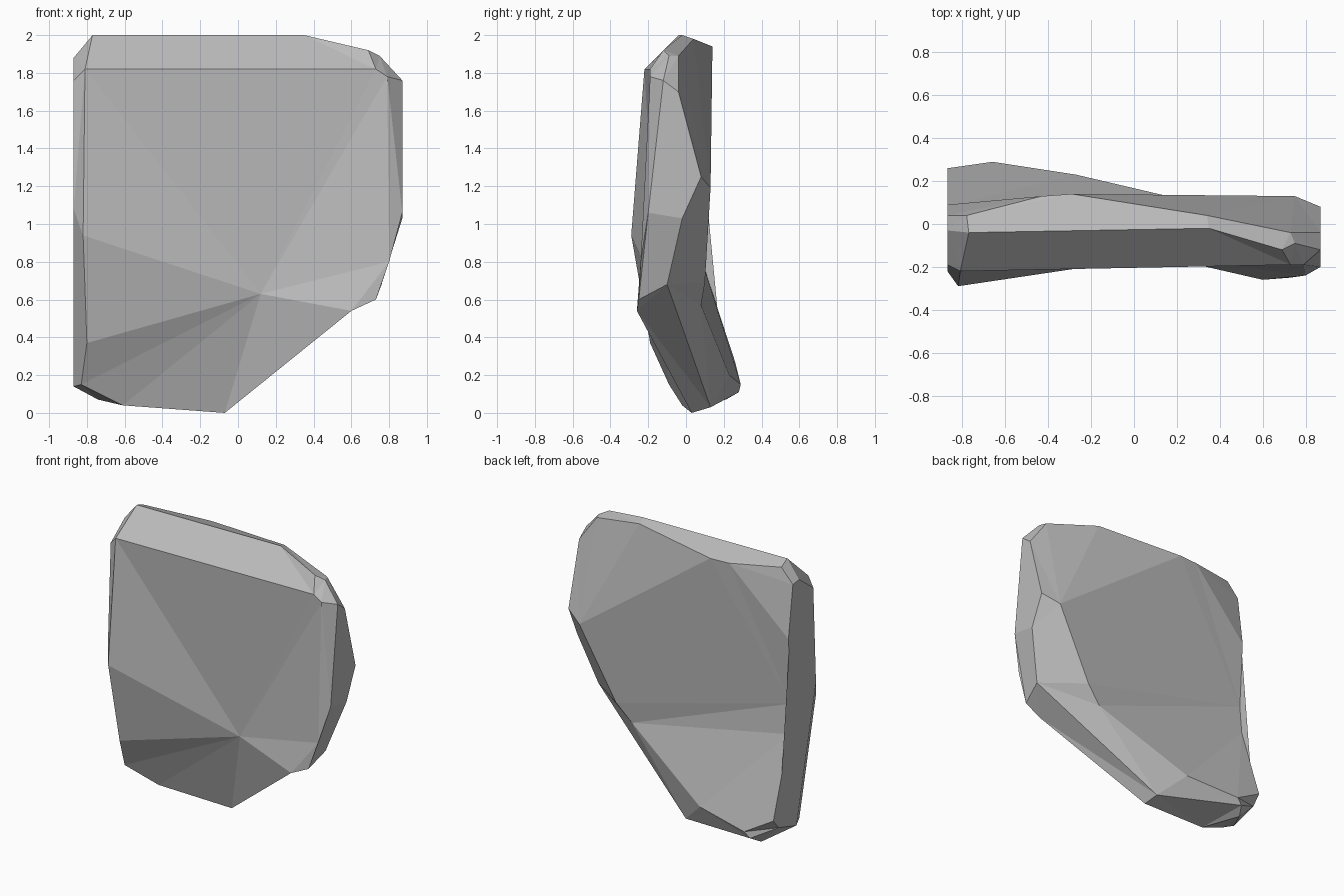
import bpy
import bmesh
from mathutils import Vector

default_cube = bpy.data.objects.get("Cube")
if default_cube:
    bpy.data.objects.remove(default_cube, do_unlink=True)

# Stone colour
stone = bpy.data.materials.new("stone grey")
stone.use_nodes = True
stone.diffuse_color = (.5, .5, .5, 1)
stone.node_tree.nodes["Principled BSDF"].inputs["Base Color"].default_value = stone.diffuse_color

# Corners shared by the front face and the rim: the underside has no bevel there
right_foot = (.6, -.26, .54)
low_point = (-.07, .03, 0)
left_foot = (-.61, -.02, .04)

# Four contours, each running clockwise from the upper left corner
front_contour = [
    (-.81, -.22, 1.82), (.73, -.19, 1.82), (.79, -.19, 1.78), (.8, -.24, .8),
    right_foot, low_point, left_foot,
    (-.83, -.09, .15), (-.8, -.19, .37), (-.82, -.29, .94),
]
front_rim = [
    (-.87, -.03, 1.88), (-.77, -.04, 2), (.35, -.02, 2), (.69, -.12, 1.92),
    (.75, -.09, 1.89), (.87, -.12, 1.76), (.87, -.2, 1.06), (.73, -.25, .6),
    right_foot, low_point, left_foot,
    (-.74, .21, .07), (-.87, 0, .14), (-.87, -.22, 1.08), (-.87, -.19, 1.76),
]
back_rim = [
    (-.87, .04, 1.87), (-.78, .04, 1.97), (.34, .04, 1.98), (.73, -.04, 1.89),
    (.87, -.04, 1.7), (.87, .08, 1.25), (.87, -.02, 1.03), (.76, -.1, .68),
    (-.09, .13, .03), (-.7, .28, .11), (-.87, .2, .2),
]
back_contour = [
    (-.43, .13, 1.94), (-.29, .14, 1.94), (.75, .13, 1.19), (.48, .1, .69),
    (.37, .08, .57), (-.27, .23, .2), (-.66, .29, .15), (-.87, .26, .27),
    (-.87, .08, .82), (-.87, .06, 1.03), (-.87, .09, 1.5),
]

bm = bmesh.new()
corners = {}


def corner(point):
    """Return the vertex at a point, reusing it when contours share it."""
    if point not in corners:
        corners[point] = bm.verts.new(point)
    return corners[point]


def add_face(*points):
    """Add a face unless shared corners make it collapse."""
    if len(set(points)) == len(points):
        bm.faces.new([corner(p) for p in points])


def distance(a, b):
    return (Vector(a) - Vector(b)).length


def stitch(outer, inner):
    """Join two closed contours with triangles along the shortest diagonals."""
    a, b = outer + outer[:1], inner + inner[:1]
    i = j = 0
    while i + 1 < len(a) or j + 1 < len(b):
        step_outer = j + 1 == len(b) or (
            i + 1 < len(a) and distance(a[i + 1], b[j]) < distance(a[i], b[j + 1]))
        if step_outer:
            add_face(a[i], a[i + 1], b[j])
            i += 1
        else:
            add_face(a[i], b[j + 1], b[j])
            j += 1


# Chipped bevels and sides
contours = [front_contour, front_rim, back_rim, back_contour]
for outer, inner in zip(contours, contours[1:]):
    stitch(outer, inner)

# Front: facets meeting at a shallow hollow
hollow = (.12, -.15, .63)
for a, b in zip(front_contour, front_contour[1:] + front_contour[:1]):
    add_face(a, b, hollow)

# Back: upper slab, narrow bend and flared foot
upper_slab = back_contour[:4] + back_contour[-2:]
bend = back_contour[3:5] + back_contour[-3:-1]
flared_foot = back_contour[4:-2]
for facet in (upper_slab, bend, flared_foot):
    add_face(*facet)

# Split bent polygons, point every face outward and merge flat neighbours
bmesh.ops.triangulate(bm, faces=bm.faces[:])
bmesh.ops.recalc_face_normals(bm, faces=bm.faces[:])
bmesh.ops.dissolve_limit(bm, angle_limit=.03, verts=bm.verts[:], edges=bm.edges[:])

mesh = bpy.data.meshes.new("rock_slab")
bm.to_mesh(mesh)
bm.free()
mesh.materials.append(stone)
rock = bpy.data.objects.new("rock_slab", mesh)
bpy.context.collection.objects.link(rock)
